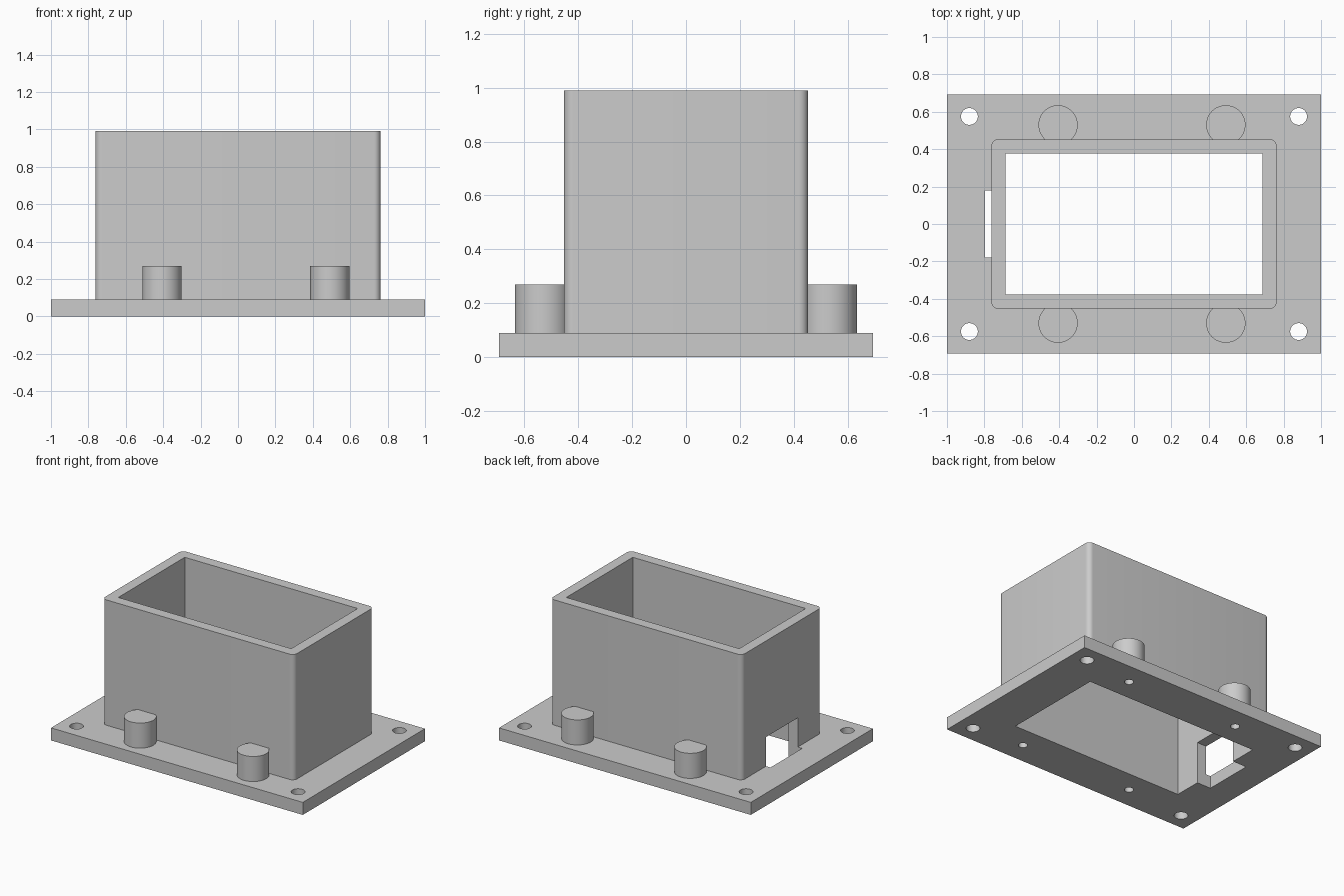
import bpy, bmesh, math
from mathutils import Matrix, Vector

cube = bpy.data.objects.get("Cube")
if cube:
    bpy.data.objects.remove(cube, do_unlink=True)

grey = bpy.data.materials.new("plain_grey")
grey.use_nodes = True
COLOUR = (0.6, 0.6, 0.6, 1)
grey.diffuse_color = COLOUR
grey.node_tree.nodes["Principled BSDF"].inputs["Base Color"].default_value = COLOUR


def finish(name, bm):
    bmesh.ops.recalc_face_normals(bm, faces=bm.faces)
    mesh = bpy.data.meshes.new(name)
    bm.to_mesh(mesh)
    bm.free()
    mesh.materials.append(grey)
    obj = bpy.data.objects.new(name, mesh)
    bpy.context.scene.collection.objects.link(obj)
    return obj


def box(name, x0, x1, y0, y1, z0, z1, fillet=0):
    """Box between limits, with optional rounded upright edges."""
    bm = bmesh.new()
    size = Vector((x1 - x0, y1 - y0, z1 - z0))
    centre = Vector((x0 + x1, y0 + y1, z0 + z1)) / 2
    bmesh.ops.create_cube(bm, size=1, matrix=Matrix.Translation(centre) @ Matrix.Diagonal(size).to_4x4())
    if fillet:
        upright = [e for e in bm.edges if abs(e.verts[0].co.z - e.verts[1].co.z) > 0.01]
        bmesh.ops.bevel(bm, geom=upright, offset=fillet, segments=8, profile=0.5, affect='EDGES')
    return finish(name, bm)


def cylinder(name, x, y, radius, z0, z1):
    bm = bmesh.new()
    bmesh.ops.create_cone(bm, cap_ends=True, segments=48, radius1=radius, radius2=radius,
                          depth=z1 - z0, matrix=Matrix.Translation((x, y, (z0 + z1) / 2)))
    return finish(name, bm)


def cut(obj, cutters):
    """Subtract every cutter and bake the result."""
    for c in cutters:
        mod = obj.modifiers.new("cut", 'BOOLEAN')
        mod.operation, mod.solver, mod.object = 'DIFFERENCE', 'EXACT', c
    bpy.context.view_layer.update()
    baked = bpy.data.meshes.new_from_object(obj.evaluated_get(bpy.context.evaluated_depsgraph_get()))
    obj.modifiers.clear()
    obj.data = baked


# Main parts
TOP = 0.09
plate = box("base_plate", -1, 1, -0.693, 0.693, 0, TOP)
housing = box("housing_wall", -0.762, 0.762, -0.453, 0.453, TOP, 0.99, fillet=0.035)

# Cutters: open interior, cable notch, corner screw holes, post pilot holes
interior = box("interior_cutter", -0.687, 0.687, -0.377, 0.377, -0.2, 1.2)
notch = box("notch_cutter", -0.797, -0.6, -0.18, 0.18, -0.15, 0.30)
screws = [cylinder("screw_cutter", sx * 0.88, sy * 0.575, 0.045, -0.1, 0.3)
          for sx in (-1, 1) for sy in (-1, 1)]

posts, pilots = [], []
for side, sy in (("front", -1), ("back", 1)):
    for hand, x in (("right", -0.406), ("left", 0.491)):
        post = cylinder(f"{side}_{hand}_post", x, sy * 0.53, 0.105, TOP, 0.27)
        pilot = cylinder("pilot_cutter", x, sy * 0.535, 0.03, -0.1, 0.2)
        cut(post, [pilot])
        posts.append(post)
        pilots.append(pilot)

cut(plate, [interior, notch] + screws + pilots)
cut(housing, [interior, notch])

for c in [interior, notch] + screws + pilots:
    bpy.data.objects.remove(c, do_unlink=True)

# Smooth the round surfaces, keep corners sharp
bpy.ops.object.select_all(action='DESELECT')
for obj in [plate, housing] + posts:
    obj.select_set(True)
bpy.context.view_layer.objects.active = plate
bpy.ops.object.shade_smooth_by_angle(angle=math.radians(30))
